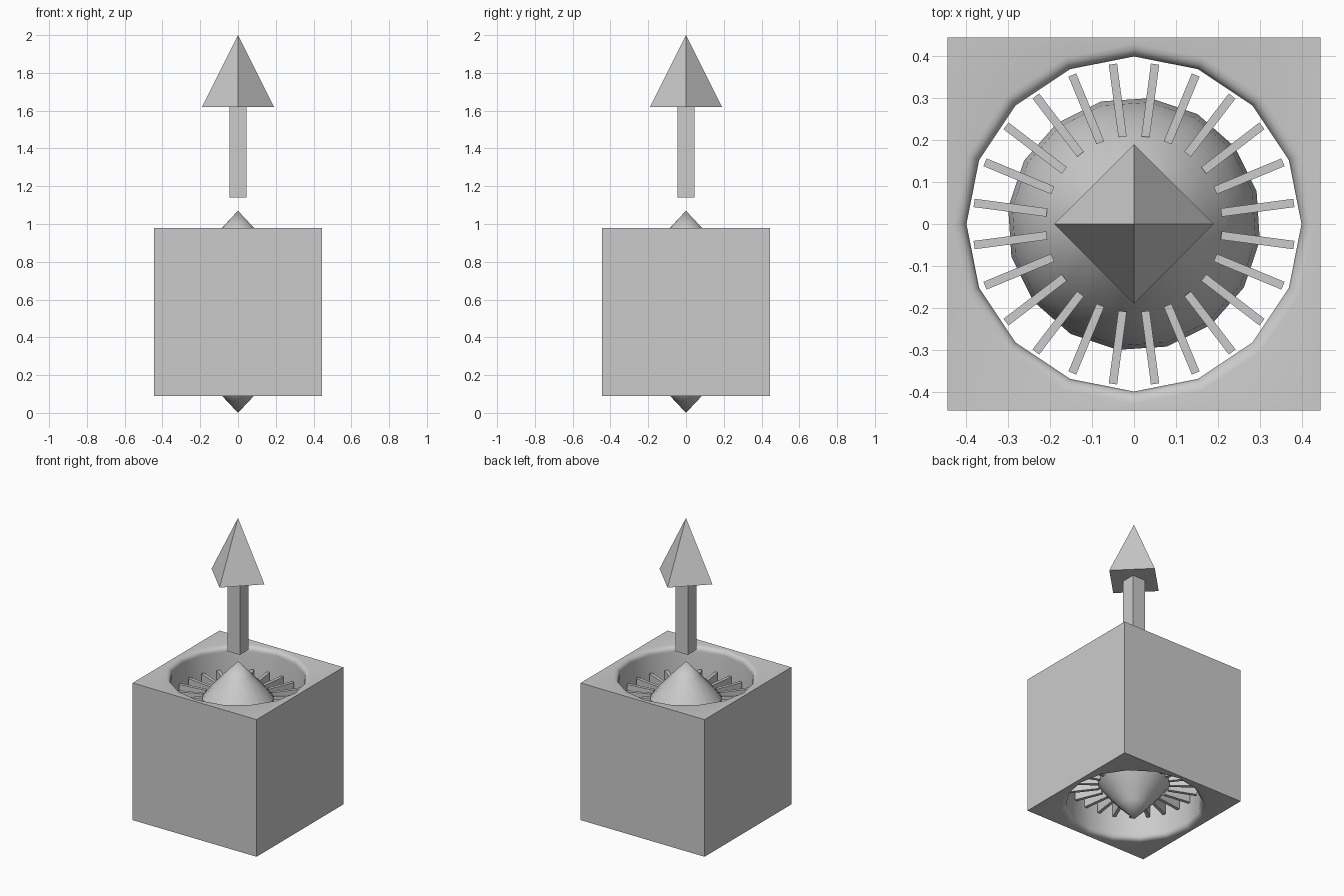
import bpy, bmesh, math

if "Cube" in bpy.data.objects:
    bpy.data.objects.remove(bpy.data.objects["Cube"])

BOTTOM, TOP = 0.09, 0.98
MID = (BOTTOM + TOP) / 2


def make_object(name, bm):
    bmesh.ops.recalc_face_normals(bm, faces=bm.faces)
    mesh = bpy.data.meshes.new(name)
    bm.to_mesh(mesh)
    bm.free()
    ob = bpy.data.objects.new(name, mesh)
    bpy.context.collection.objects.link(ob)
    return ob


def smooth(ob, angle=35):
    bpy.ops.object.select_all(action='DESELECT')
    ob.select_set(True)
    bpy.context.view_layer.objects.active = ob
    bpy.ops.object.shade_smooth_by_angle(angle=math.radians(angle))


def box(name, size, loc):
    bm = bmesh.new()
    bmesh.ops.create_cube(bm, size=1)
    for v in bm.verts:
        v.co = [c * s + l for c, s, l in zip(v.co, size, loc)]
    return make_object(name, bm)


def lathe(name, profile, sides=16, turn=0.0):
    """Revolve (radius, z) points; zero radius gives a pointed tip."""
    bm = bmesh.new()
    rings = []
    for r, z in profile:
        n = sides if r > 0 else 1
        rings.append([bm.verts.new((r * math.cos(turn + math.tau * i / sides),
                                    r * math.sin(turn + math.tau * i / sides), z))
                      for i in range(n)])
    for a, b in zip(rings, rings[1:]):
        for i in range(sides):
            j = (i + 1) % sides
            quad = [a[i % len(a)], a[j % len(a)], b[j % len(b)], b[i % len(b)]]
            bm.faces.new(list(dict.fromkeys(quad)))
    for ring in (rings[0], rings[-1]):
        if len(ring) > 1:
            bm.faces.new(ring)
    return make_object(name, bm)


# Housing: cube with a 16-sided through hole and rounded lips
housing = box("housing", (0.89, 0.89, TOP - BOTTOM), (0, 0, MID))
R, LIP, STEPS = 0.40, 0.03, 4
upper = [(R + LIP, TOP + 0.1)]
for k in range(STEPS + 1):
    a = math.pi / 2 * k / STEPS
    upper.append((R + LIP - LIP * math.sin(a), TOP - LIP + LIP * math.cos(a)))
lower = [(r, 2 * MID - z) for r, z in reversed(upper)]
cutter = lathe("hole_cutter", upper + lower)
cut = housing.modifiers.new("hole", 'BOOLEAN')
cut.operation = 'DIFFERENCE'
cut.solver = 'EXACT'
cut.object = cutter
bpy.context.view_layer.objects.active = housing
housing.select_set(True)
bpy.ops.object.modifier_apply(modifier=cut.name)
bpy.data.objects.remove(cutter)
smooth(housing)

# Hub: pointed at both ends, rounded in the middle
half = [(0, 1.07), (0.085, 0.98), (0.16, 0.895), (0.22, 0.815), (0.265, 0.735),
        (0.293, 0.64)]
profile = half + [(0.303, MID)] + [(r, 2 * MID - z) for r, z in reversed(half)]
hub = lathe("hub", profile, 16, math.radians(15))
smooth(hub)

# Blades: 24 upright fins radiating from the hub
for i in range(24):
    blade = box(f"blade_{i + 1}", (0.175, 0.02, 0.61), (0.2975, 0, MID))
    blade.rotation_euler.z = math.radians(7.5 + 15 * i)

# Flow arrow above the housing
box("arrow_shaft", (0.09, 0.09, 0.48), (0, 0, 1.38))
lathe("arrow_head", [(0.19, 1.62), (0, 2.0)], 4)
